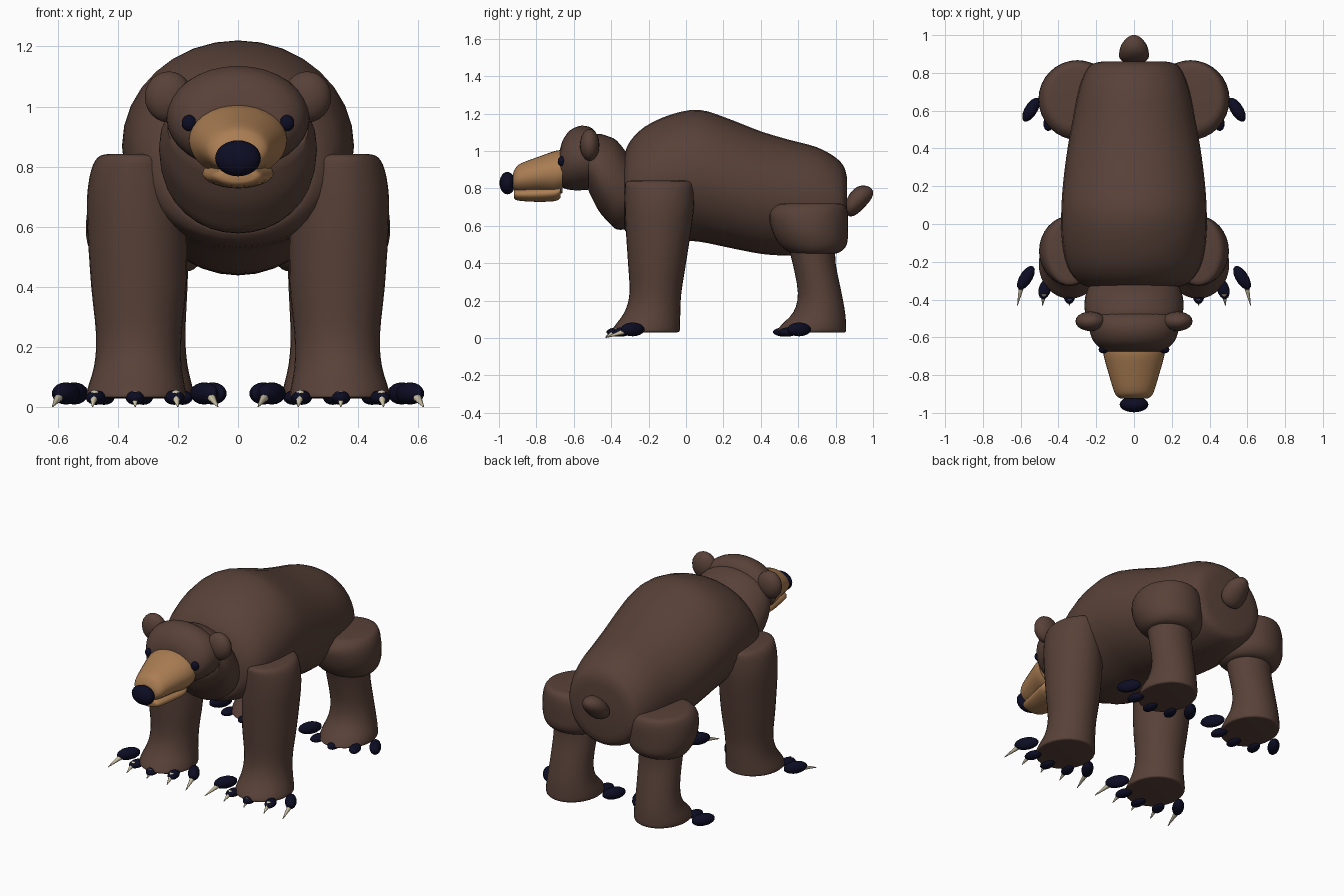
import bpy, bmesh, math
from mathutils import Vector, Matrix


def material(name, rgb):
    m = bpy.data.materials.new(name)
    m.diffuse_color = (*rgb, 1)
    return m


BROWN = material("brown fur", (0.098, 0.053, 0.040))
TAN = material("tan muzzle", (0.40, 0.205, 0.085))
NAVY = material("dark navy", (0.004, 0.004, 0.018))
IVORY = material("ivory claw", (0.60, 0.54, 0.38))


def finish(bm, name, mat, angle=40):
    bmesh.ops.recalc_face_normals(bm, faces=bm.faces[:])
    me = bpy.data.meshes.new(name)
    bm.to_mesh(me)
    bm.free()
    me.materials.append(mat)
    ob = bpy.data.objects.new(name, me)
    bpy.context.collection.objects.link(ob)
    bpy.context.view_layer.objects.active = ob
    ob.select_set(True)
    bpy.ops.object.shade_smooth_by_angle(angle=math.radians(angle))
    ob.select_set(False)
    return ob


def smooth_rings(rings, steps):
    """Catmull-Rom interpolation between rings."""
    out = []
    n = len(rings)
    for i in range(n - 1):
        p = [rings[max(0, min(n - 1, i + k))] for k in (-1, 0, 1, 2)]
        for s in range(steps):
            t = s / steps
            out.append(tuple(
                0.5 * (2 * b + (c - a) * t + (2 * a - 5 * b + 4 * c - d) * t * t
                       + (3 * b - a - 3 * c + d) * t ** 3)
                for a, b, c, d in zip(*p)))
    return out + [rings[-1]]


def loft(name, axis, rings, mat, side=1, sides=32, steps=3):
    """Oval rings (position, x centre, x radius, low, high) along y or z."""
    bm = bmesh.new()
    loops = []
    for t, cx, rx, lo, hi in smooth_rings(rings, steps):
        loop = []
        for k in range(sides):
            a = 2 * math.pi * k / sides
            x = side * (cx + rx * math.cos(a))
            v = (lo + hi) / 2 + (hi - lo) / 2 * math.sin(a)
            loop.append(bm.verts.new((x, t, v) if axis == 'y' else (x, v, t)))
        loops.append(loop)
    for a, b in zip(loops, loops[1:]):
        for k in range(sides):
            j = (k + 1) % sides
            bm.faces.new((a[k], a[j], b[j], b[k]))
    bm.faces.new(loops[0])
    bm.faces.new(loops[-1])
    return finish(bm, name, mat)


def ellipsoid(name, loc, radii, mat, turn=0.0, segs=20):
    bm = bmesh.new()
    mtx = (Matrix.Translation(loc) @ Matrix.Rotation(turn, 4, 'Z')
           @ Matrix.Diagonal((*radii, 1)))
    bmesh.ops.create_uvsphere(bm, u_segments=segs, v_segments=segs // 2 + 2,
                              radius=1, matrix=mtx)
    return finish(bm, name, mat)


def claw(name, base, tip, radius):
    base, tip = Vector(base), Vector(tip)
    d = tip - base
    rot = d.to_track_quat('Z', 'Y').to_matrix().to_4x4()
    bm = bmesh.new()
    bmesh.ops.create_cone(bm, cap_ends=True, segments=10, radius1=radius,
                          radius2=0.002, depth=d.length,
                          matrix=Matrix.Translation((base + tip) / 2) @ rot)
    return finish(bm, name, IVORY)


# Torso, neck, head and tail
loft("body", 'y', [
    (-0.33, 0, 0.25, 0.58, 0.98), (-0.30, 0, 0.305, 0.55, 1.05),
    (-0.22, 0, 0.355, 0.535, 1.13), (-0.08, 0, 0.382, 0.525, 1.195),
    (0.07, 0, 0.385, 0.515, 1.22), (0.22, 0, 0.375, 0.485, 1.175),
    (0.40, 0, 0.352, 0.45, 1.105), (0.55, 0, 0.325, 0.44, 1.06),
    (0.70, 0, 0.295, 0.44, 1.02), (0.80, 0, 0.26, 0.455, 0.965),
    (0.845, 0, 0.225, 0.48, 0.915), (0.86, 0, 0.17, 0.53, 0.86)], BROWN)
loft("neck", 'y', [
    (-0.31, 0, 0.235, 0.585, 0.98), (-0.37, 0, 0.255, 0.58, 1.055),
    (-0.42, 0, 0.262, 0.625, 1.08), (-0.47, 0, 0.258, 0.685, 1.092),
    (-0.52, 0, 0.235, 0.785, 1.08)], BROWN)
loft("head", 'y', [
    (-0.675, 0, 0.15, 0.83, 1.00), (-0.66, 0, 0.175, 0.805, 1.055),
    (-0.62, 0, 0.215, 0.792, 1.11), (-0.56, 0, 0.236, 0.79, 1.135),
    (-0.50, 0, 0.232, 0.80, 1.12), (-0.46, 0, 0.19, 0.85, 1.06)], BROWN)
loft("tail", 'y', [
    (0.855, 0, 0.05, 0.67, 0.73), (0.875, 0, 0.075, 0.65, 0.77),
    (0.91, 0, 0.078, 0.66, 0.805), (0.95, 0, 0.066, 0.695, 0.815),
    (0.985, 0, 0.038, 0.735, 0.805), (1.0, 0, 0.01, 0.765, 0.785)], BROWN, sides=20)

# Face
loft("muzzle", 'y', [
    (-0.925, 0, 0.07, 0.80, 0.88), (-0.91, 0, 0.092, 0.785, 0.91),
    (-0.88, 0, 0.108, 0.778, 0.935), (-0.78, 0, 0.138, 0.775, 0.972),
    (-0.70, 0, 0.16, 0.765, 1.00), (-0.66, 0, 0.163, 0.775, 1.005)], TAN)
loft("lower_jaw", 'y', [
    (-0.92, 0, 0.055, 0.75, 0.79), (-0.90, 0, 0.08, 0.735, 0.80),
    (-0.80, 0, 0.10, 0.728, 0.81), (-0.70, 0, 0.118, 0.732, 0.82),
    (-0.67, 0, 0.11, 0.75, 0.83)], TAN)
ellipsoid("nose", (0, -0.955, 0.828), (0.076, 0.042, 0.06), NAVY)

# Leg rings run from the shoulder or thigh down to the sole
FRONT_LEG = [
    (0.842, 0.345, 0.09, -0.29, 0.00), (0.832, 0.34, 0.125, -0.322, 0.034),
    (0.79, 0.34, 0.148, -0.327, 0.042), (0.70, 0.34, 0.162, -0.327, 0.042),
    (0.58, 0.335, 0.165, -0.322, 0.028), (0.40, 0.33, 0.158, -0.31, 0.00),
    (0.24, 0.33, 0.142, -0.302, -0.025), (0.14, 0.333, 0.145, -0.328, -0.03),
    (0.06, 0.338, 0.163, -0.385, -0.033), (0.035, 0.338, 0.165, -0.395, -0.035),
    (0.03, 0.338, 0.15, -0.38, -0.05)]
THIGH = [
    (0.72, 0.32, 0.12, 0.53, 0.81), (0.71, 0.31, 0.165, 0.485, 0.85),
    (0.66, 0.30, 0.20, 0.445, 0.866), (0.57, 0.30, 0.205, 0.462, 0.866),
    (0.50, 0.30, 0.185, 0.50, 0.86), (0.46, 0.30, 0.155, 0.55, 0.825),
    (0.45, 0.30, 0.12, 0.58, 0.79)]
SHIN = [
    (0.50, 0.30, 0.135, 0.54, 0.80), (0.40, 0.30, 0.132, 0.57, 0.80),
    (0.24, 0.305, 0.13, 0.598, 0.832), (0.14, 0.308, 0.14, 0.575, 0.85),
    (0.07, 0.31, 0.158, 0.51, 0.856), (0.035, 0.31, 0.16, 0.485, 0.855),
    (0.03, 0.31, 0.145, 0.50, 0.84)]

for side, label in ((-1, "left"), (1, "right")):
    ellipsoid("ear_" + label, (side * 0.23, -0.515, 1.032), (0.08, 0.052, 0.085), BROWN)
    ellipsoid("eye_" + label, (side * 0.162, -0.665, 0.945), (0.025, 0.02, 0.027), NAVY)
    loft("front_leg_" + label, 'z', FRONT_LEG, BROWN, side)
    loft("thigh_" + label, 'z', THIGH, BROWN, side)
    loft("rear_leg_" + label, 'z', SHIN, BROWN, side)

    # Five toes per foot: two big splayed outer ones, three small under the edge
    for foot, cx, cy in (("front", 0.342, -0.285), ("rear", 0.315, 0.605)):
        for k in range(-2, 3):
            tag = f"{foot}_{label}_{k + 3}"
            outer = abs(k) == 2
            off = math.copysign((0, 0.13, 0.23)[abs(k)], k)
            x = side * (cx + off)
            y = cy - (0.085, 0.06, 0)[abs(k)]
            turn = side * k / 2 * math.radians(32)
            ellipsoid("toe_" + tag, (x, y, 0.046 if outer else 0.032),
                      (0.034, 0.073, 0.037) if outer else (0.033, 0.055, 0.024),
                      NAVY, turn, 14)
            if foot == "front":
                dx = side * math.copysign((0, 0.012, 0.045)[abs(k)], k)
                claw("claw_" + tag, (x + dx * 0.4, y - 0.02, 0.042),
                     (x + dx, -0.43, 0.002), 0.018)
